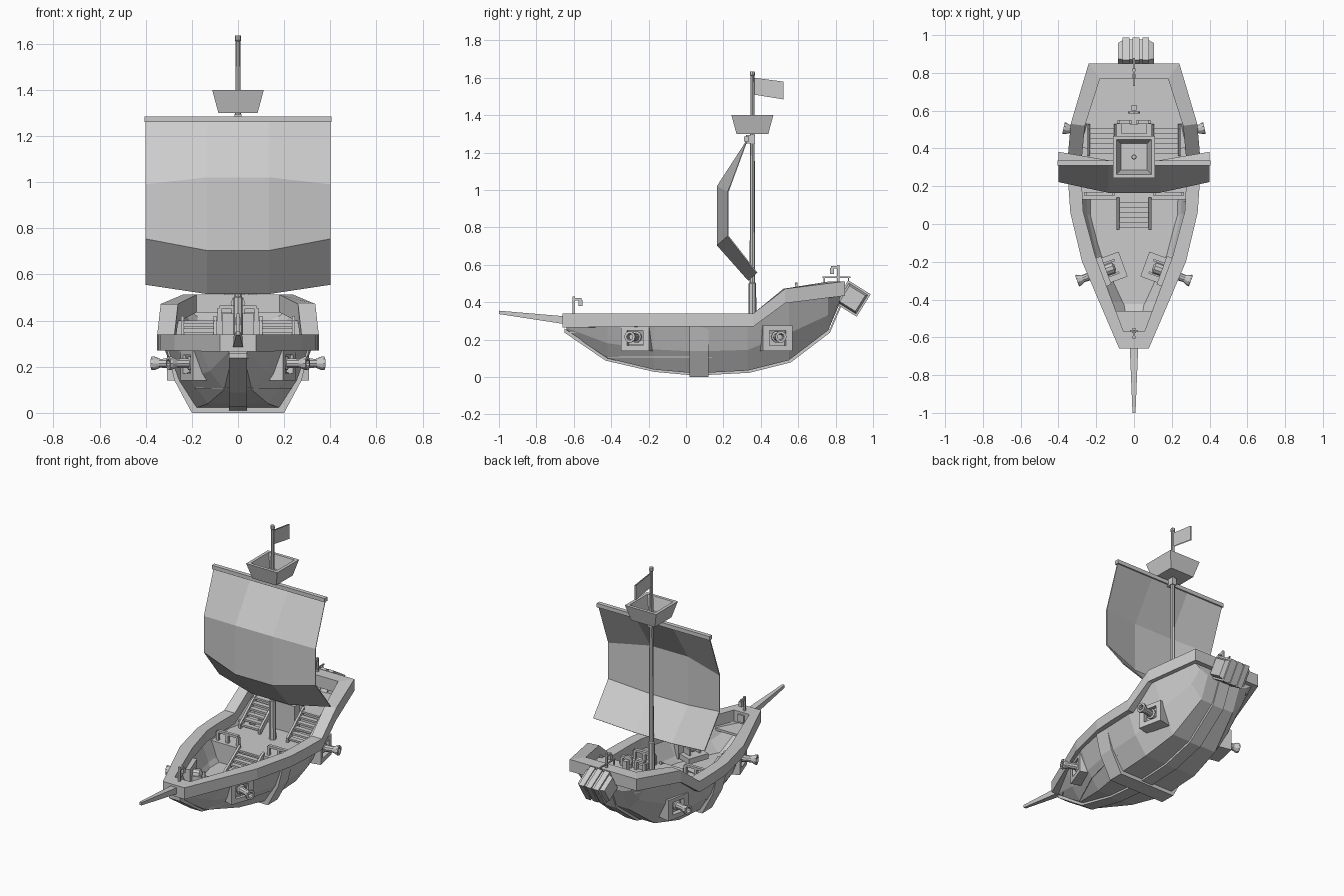
import bpy, bmesh, math
from mathutils import Matrix, Vector

if "Cube" in bpy.data.objects:
    bpy.data.objects.remove(bpy.data.objects["Cube"])

grey = bpy.data.materials.new("plain_grey")
grey.diffuse_color = (0.6, 0.6, 0.6, 1)
grey.use_nodes = True
grey.node_tree.nodes["Principled BSDF"].inputs["Base Color"].default_value = grey.diffuse_color


def mesh(name, verts, faces):
    me = bpy.data.meshes.new(name)
    me.from_pydata([tuple(v) for v in verts], [], faces)
    bm = bmesh.new()
    bm.from_mesh(me)
    bmesh.ops.recalc_face_normals(bm, faces=bm.faces)
    bm.to_mesh(me)
    bm.free()
    me.materials.append(grey)
    ob = bpy.data.objects.new(name, me)
    bpy.context.collection.objects.link(ob)
    return ob


def loft(name, rings, caps=True, ring_closed=True, loop=False):
    n, m = len(rings[0]), len(rings)
    faces = []
    for i in range(m if loop else m - 1):
        for j in range(n if ring_closed else n - 1):
            a, b, k = i * n, ((i + 1) % m) * n, (j + 1) % n
            faces.append((a + j, a + k, b + k, b + j))
    if caps and not loop:
        faces += [tuple(range(n)), tuple(range((m - 1) * n, m * n))]
    return mesh(name, [v for r in rings for v in r], faces)


def box(name, x0, x1, y0, y1, z0, z1, mat=Matrix()):
    return loft(name, [[mat @ Vector(p) for p in
                        ((x0, y0, z), (x1, y0, z), (x1, y1, z), (x0, y1, z))] for z in (z0, z1)])


def lathe(name, profile, sides, mat, turn=0.0):
    """Spin (distance, radius) pairs round the local x axis."""
    rings = []
    for d, r in profile:
        angs = [turn + 2 * math.pi * i / sides for i in range(sides)]
        rings.append([mat @ Vector((d, r * math.cos(a), r * math.sin(a))) for a in angs])
    return loft(name, rings)


UP = Matrix.Rotation(-math.pi / 2, 4, 'Y')

# Hull stations: y, bottom half width, keel z, top half width, top z
ST = [(-.64, .025, .25, .05, .28), (-.42, .06, .10, .165, .28), (-.17, .13, .04, .265, .28),
      (.05, .185, .02, .31, .28), (.33, .185, .035, .32, .28), (.55, .16, .09, .305, .41),
      (.76, .12, .25, .24, .43), (.82, .12, .39, .22, .44)]


def section(y):
    y = min(max(y, ST[0][0]), ST[-1][0])
    for a, b in zip(ST, ST[1:]):
        if y <= b[0]:
            f = (y - a[0]) / (b[0] - a[0])
            _, w, k, t, z = [p + (q - p) * f for p, q in zip(a, b)]
            return [(w, k), (w + (t - w) * .6, k + (z - k) * .45), (t, z)]


def half_width(y, z):
    s = section(y)
    for (xa, za), (xb, zb) in zip(s, s[1:]):
        if z <= zb:
            return xa + (xb - xa) * max(0, (z - za) / (zb - za))
    return s[-1][0]


def full(y):
    s = section(y)
    return [(-x, y, z) for x, z in reversed(s)] + [(x, y, z) for x, z in s]


# Hull shell with bow and stern closures
hull = loft("hull", [full(s[0]) for s in ST], ring_closed=False)
sol = hull.modifiers.new("thickness", 'SOLIDIFY')
sol.thickness, sol.offset = .015, -1

# Keel strip and midship band
loft("keel_strip", [[(x, s[0] + (.01 if s[0] > 0 else -.01) * (abs(s[0]) > .3), s[2] + dz)
                     for x, dz in ((-.04, -.012), (.04, -.012), (.04, .01), (-.04, .01))] for s in ST])
band = [(.31, .28), (.275, .14), (.2, 0)]
inner = [(.29, .28), (.25, .15), (.17, .03)]
out = [(-x, z) for x, z in band] + [(x, z) for x, z in reversed(band)]
inn = [(-x, z) for x, z in inner] + [(x, z) for x, z in reversed(inner)]
loft("midship_band", [[(a[0], .02, a[1]), (a[0], .12, a[1]), (b[0], .12, b[1]), (b[0], .02, b[1])]
                      for a, b in zip(out, inn)])

# Gunwale: outer x, outer y, inner x, inner y, bottom z, top z
RAIL = [(.078, -.66, .055, -.57, .265, .34), (.275, -.2, .205, -.17, .27, .34),
        (.337, .06, .27, .07, .27, .34), (.347, .2, .275, .2, .27, .34),
        (.35, .36, .275, .36, .27, .34), (.335, .53, .26, .52, .395, .472),
        (.24, .85, .18, .77, .435, .512)]
ring = [[(s * a, b, z0), (s * a, b, z1), (s * c, d, z1), (s * c, d, z0)]
        for s, rows in ((1, RAIL), (-1, RAIL[::-1])) for a, b, c, d, z0, z1 in rows]
loft("gunwale", ring, loop=True)


# Decks and bulkheads
def deck(name, z, ys):
    loft(name, [[(s * (half_width(y, z) - .008), y, z + dz) for s, dz in
                 ((-1, 0), (1, 0), (1, -.015), (-1, -.015))] for y in ys])


def bulkhead(name, y, z0, z1):
    loft(name, [[(s * (half_width(y, z) - .008), y + d, z) for s, d in
                 ((-1, 0), (1, 0), (1, .012), (-1, .012))] for z in (z0, z1)])


deck("well_deck", .12, (-.43, -.3, -.17, .05, .14))
deck("mid_deck", .25, (.13, .2, .33, .45, .54))
deck("quarter_deck", .40, (.53, .6, .7, .76, .80))
deck("bow_deck", .25, (-.62, -.55, -.46))
bulkhead("well_bulkhead", .135, .11, .25)
bulkhead("quarter_bulkhead", .53, .24, .40)


# Stairs with side stringers
def stairs(name, x0, x1, y0, y1, z0, z1, n=6):
    for i in range(n):
        y, z = y0 + (y1 - y0) * i / n, z0 + (z1 - z0) * (i + 1) / n
        box(name + "_tread", x0, x1, y, y + (y1 - y0) / n + .005, z - .012, z)
    for x in (x0, x1):
        loft(name + "_stringer", [[(x - .007, y, z), (x + .007, y, z), (x + .007, y, z + .04),
                                   (x - .007, y, z + .04)] for y, z in ((y0 - .01, z0 - .01), (y1, z1 - .02))])


stairs("well_stairs", -.085, .085, -.02, .14, .12, .25)
for s in (-1, 1):
    stairs("quarter_stairs", min(s * .1, s * .24), max(s * .1, s * .24), .37, .53, .25, .40)
    # Deck railings
    for y, z, xs in ((.16, .25, (.11, .185, .255)), (.54, .40, (.02, .08))):
        box("railing_bar", min(s * xs[0], s * xs[-1]), max(s * xs[0], s * xs[-1]), y - .01, y + .01, z + .05, z + .065)
        for x in xs:
            box("railing_post", s * x - .009, s * x + .009, y - .009, y + .009, z, z + .055)

# Cabin block and helm on the quarter deck
box("cabin_block", -.07, .07, .48, .53, .25, .43)
box("helm_post", -.014, .014, .60, .63, .40, .48)
WH = Matrix.Translation((0, .59, .475)) @ Matrix.Rotation(math.pi / 2, 4, 'Z')
lathe("helm_wheel", [(-.006, .032), (.006, .032)], 8, WH)

# Mast, crow's nest, yard and flag
lathe("mast", [(.25, .022), (.5, .02), (.505, .015), (1.31, .012), (1.61, .010), (1.615, .014), (1.635, .012)],
      8, Matrix.Translation((0, .355, 0)) @ UP)
nest = [(.085, 1.30), (.112, 1.40), (.092, 1.40), (.07, 1.315)]
loft("crows_nest", [[(sx * h, .355 + sy * h, z) for sx, sy in ((-1, -1), (1, -1), (1, 1), (-1, 1))]
                    for h, z in nest])
box("yard", -.405, .405, .31, .337, 1.26, 1.285)
box("yard_bracket", -.016, .016, .32, .37, 1.25, 1.295)
loft("flag", [[(x, y, z0), (x, y, z1)] for x, y, z0, z1 in
              ((-.004, .365, 1.51, 1.60), (-.004, .52, 1.485, 1.58),
               (.004, .52, 1.485, 1.58), (.004, .365, 1.51, 1.60))], loop=True, ring_closed=True)

# Sail: rows of centre y, z and edge y, z
SAIL = [(.325, 1.262, .325, 1.262), (.168, 1.02, .225, .99), (.168, .705, .225, .755), (.335, .517, .38, .557)]
sail = loft("sail", [[(-.4, d, e), (-.135, a, b), (.135, a, b), (.4, d, e)] for a, b, d, e in SAIL],
            caps=False, ring_closed=False)
sol = sail.modifiers.new("thickness", 'SOLIDIFY')
sol.thickness, sol.offset = .006, 0

# Bowsprit
loft("bowsprit", [[(sx * w, y, z) for sx, z in ((-1, z0), (1, z0), (1, z1), (-1, z1))]
                  for y, w, z0, z1 in ((-.56, .022, .278, .325), (-.66, .022, .285, .326), (-1, .008, .337, .355))])

# Lantern hooks at bow and stern
for y, z, d in ((-.6, .335, 1), (.815, .505, -1)):
    box("hook_post", -.007, .007, y - .007, y + .007, z, z + .095)
    box("hook_arm", -.006, .006, min(y, y + d * .04), max(y, y + d * .04), z + .075, z + .088)
    box("hook_lantern", -.011, .011, y + d * .035 - .011, y + d * .035 + .011, z + .045, z + .078)
# Thin stern rope frame
box("stern_rope", -.004, .004, .73, .88, .53, .537)
for y in (.735, .865):
    box("stern_rope_end", -.004, .004, y, y + .007, .5, .535)

# Ribbed crate hung on the stern
CR = Matrix.Translation((.01, .89, .42)) @ Matrix.Rotation(math.radians(-32), 4, 'X')
lathe("stern_crate", [(-.095, .07), (-.06, .09), (.06, .09), (.095, .07)], 4, CR, math.pi / 4)
for x in (-.07, -.018, .034):
    lathe("crate_hoop", [(x, .1), (x + .036, .1)], 4, CR, math.pi / 4)

# Cannons, carriages and gun port frames on both sides
GUN = [(0, .012), (.012, .03), (.09, .026), (.095, .031), (.105, .031), (.11, .022),
       (.165, .02), (.19, .031), (.2, .031), (.2, .018), (.17, .014)]
for s in (-1, 1):
    for x, y, ang, depth in ((.222, -.272, -20, .08), (.29, .49, 12, .1)):
        mat = Matrix.Scale(s, 4, (1, 0, 0)) @ Matrix.Translation((x, y, .215)) @ \
            Matrix.Rotation(math.radians(ang), 4, 'Z')
        lathe("cannon", [(d - .115, r) for d, r in GUN], 10, mat)
        for y0, y1, z0, z1 in ((-.08, .08, -.075, -.045), (-.08, .08, .035, .06),
                               (-.08, -.045, -.045, .035), (.045, .08, -.045, .035)):
            box("gun_port_frame", -depth, 0, y0, y1, z0, z1, mat)
        box("gun_port_back", -depth, -.03, -.05, .05, -.05, .04, mat)
        if y < 0:
            box("cannon_carriage", -.175, -.02, -.07, .07, -.075, -.04, mat)
            lathe("cannon_breech", [(-.13, .012), (-.12, .032), (-.06, .03)], 10, mat)
            for yy in (-.04, .03):
                box("carriage_cheek", -.14, -.06, yy, yy + .012, -.04, 0, mat)
